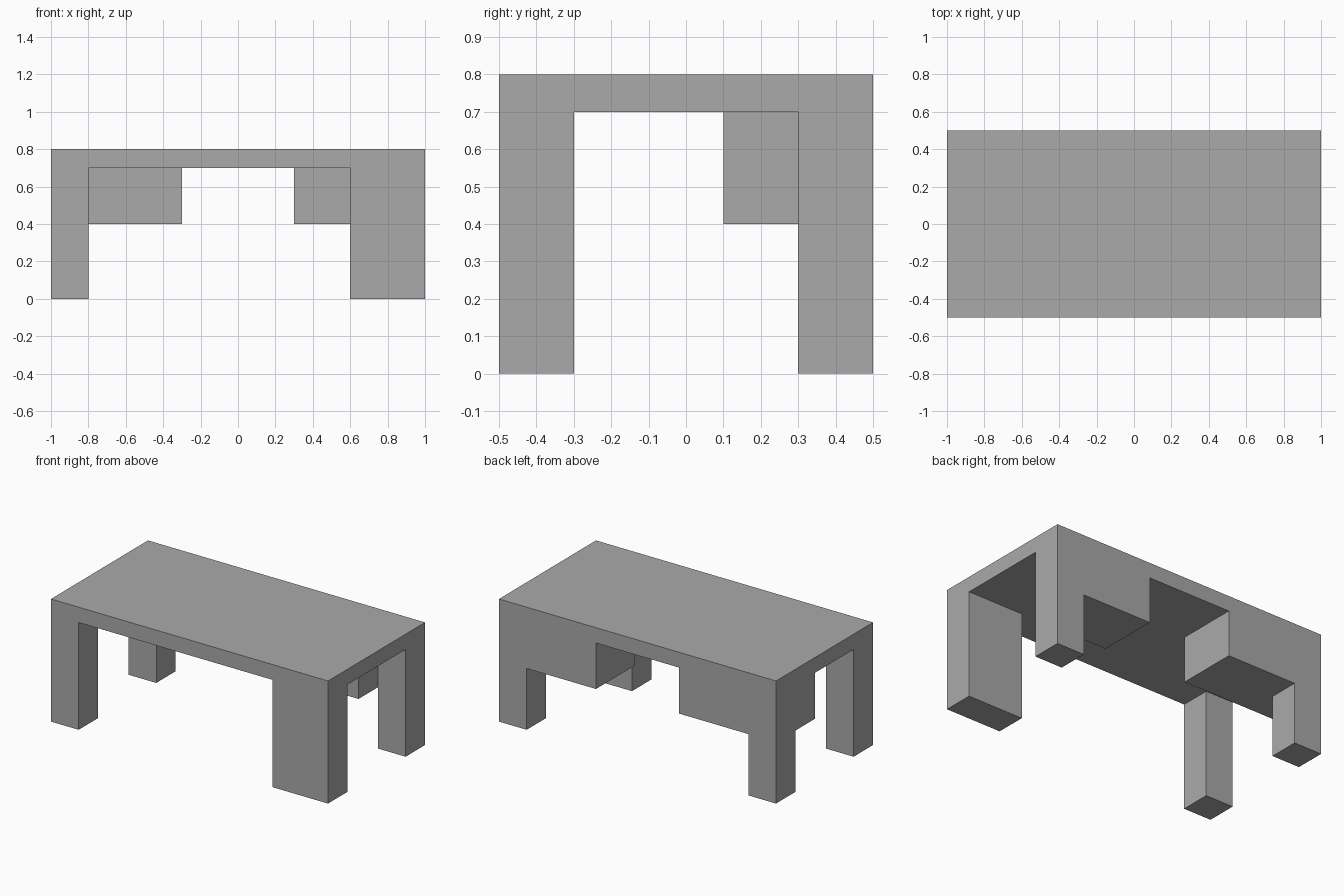
import bpy
from mathutils import Matrix, Vector

cube = bpy.data.objects.get("Cube")
if cube:
    bpy.data.objects.remove(cube, do_unlink=True)

# Single plain grey finish
GREY = (0.40, 0.40, 0.40, 1.0)
grey = bpy.data.materials.new("plain_grey")
grey.use_nodes = True
grey.diffuse_color = GREY
grey.node_tree.nodes["Principled BSDF"].inputs["Base Color"].default_value = GREY


def box(name, low, high):
    """Add a box spanning two opposite corners."""
    low, high = Vector(low), Vector(high)
    bpy.ops.mesh.primitive_cube_add(size=1)
    obj = bpy.context.object
    obj.name = obj.data.name = name
    obj.data.transform(Matrix.LocRotScale((low + high) / 2, None, high - low))
    obj.data.materials.append(grey)
    return obj


TOP, UNDER, DRAWER = 0.8, 0.7, 0.4   # heights: top, underside, drawer bottom
X, Y, LEG = 1.0, 0.5, 0.2            # half length, half width, leg thickness

# Desk top
box("desk_top", (-X, -Y, UNDER), (X, Y, TOP))

# Front legs, the left one twice as wide
box("front_right_leg", (-X, -Y, 0), (-X + LEG, -Y + LEG, UNDER))
box("front_left_leg", (X - 2 * LEG, -Y, 0), (X, -Y + LEG, UNDER))

# Back legs, the right one ending under its drawer block
box("back_left_leg", (X - LEG, Y - LEG, 0), (X, Y, UNDER))
box("back_right_leg", (-X, Y - LEG, 0), (-X + LEG, Y, DRAWER))

# Drawer blocks hanging at the back, flush with the back edge
box("left_drawer_block", (0.3, 0.1, DRAWER), (X - LEG, Y, UNDER))
box("right_drawer_block", (-X, 0.1, DRAWER), (-0.3, Y, UNDER))
